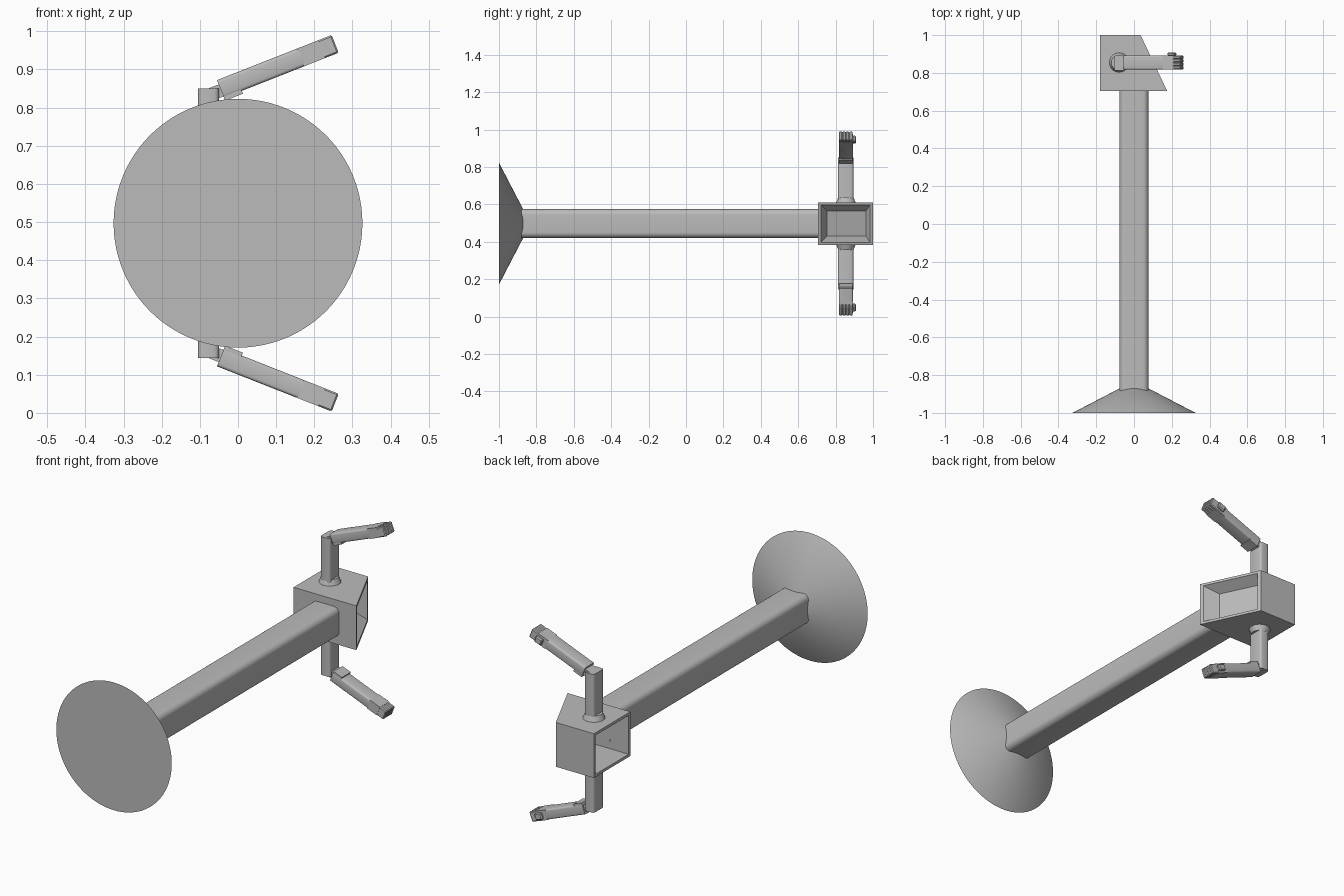
import bpy, bmesh, math
from mathutils import Matrix, Vector

if "Cube" in bpy.data.objects:
    bpy.data.objects.remove(bpy.data.objects["Cube"], do_unlink=True)

MID = 0.497          # height of the mirror plane
ARM_Y = 0.855        # arm position along the body

grey = bpy.data.materials.new("plain grey")
grey.use_nodes = True
grey.diffuse_color = (0.5, 0.5, 0.5, 1)
grey.node_tree.nodes["Principled BSDF"].inputs["Base Color"].default_value = (0.5, 0.5, 0.5, 1)


def finish(name, bm, smooth=True):
    bmesh.ops.recalc_face_normals(bm, faces=bm.faces)
    mesh = bpy.data.meshes.new(name)
    bm.to_mesh(mesh)
    bm.free()
    mesh.materials.append(grey)
    obj = bpy.data.objects.new(name, mesh)
    bpy.context.collection.objects.link(obj)
    if smooth:
        bpy.ops.object.select_all(action="DESELECT")
        obj.select_set(True)
        bpy.context.view_layer.objects.active = obj
        bpy.ops.object.shade_smooth_by_angle(angle=math.radians(35))
    return obj


def box(name, low, high, frame=Matrix(), axis=None, bevel=0.0, segments=1):
    """Box between two corners in a frame, bevelled along one axis."""
    low, high = Vector(low), Vector(high)
    bm = bmesh.new()
    bmesh.ops.create_cube(bm, size=1)
    bmesh.ops.transform(bm, verts=bm.verts, matrix=Matrix.Translation((low + high) / 2)
                        @ Matrix.Diagonal((*(high - low), 1)))
    if bevel:
        edges = [e for e in bm.edges
                 if axis is None or abs((e.verts[0].co - e.verts[1].co)[axis]) > 1e-5]
        bmesh.ops.bevel(bm, geom=edges, offset=bevel, segments=segments,
                        profile=0.5, affect="EDGES")
    bmesh.ops.transform(bm, verts=bm.verts, matrix=frame)
    return finish(name, bm)


def cone(name, frame, r1, r2, depth, segments):
    bm = bmesh.new()
    bmesh.ops.create_cone(bm, cap_ends=True, segments=segments, radius1=r1, radius2=r2,
                          depth=depth, matrix=frame @ Matrix.Translation((0, 0, depth / 2)))
    return finish(name, bm)


# Flared foot and long body
turn = Matrix.Rotation(-math.pi / 2, 4, "X")
cone("flared_base", Matrix.Translation((0, -1, MID)) @ turn, 0.326, 0.076, 0.13, 96)
box("long_body", (-0.077, -0.9, MID - 0.077), (0.077, 0.72, MID + 0.077),
    axis=1, bevel=0.03, segments=6)


# Head: nested loops from the open side, over the outside, into the sloped recess
def slope(y, inset=0.0):
    return 0.175 - 0.475 * (y - 0.705) - inset


def head_loop(bm, y0, y1, half, x_of):
    return [bm.verts.new((x_of(y), y, MID + z))
            for y, z in ((y0, -half), (y1, -half), (y1, half), (y0, half))]


bm = bmesh.new()
loops = [
    head_loop(bm, 0.719, 0.986, 0.099, lambda y: slope(y, 0.08)),
    head_loop(bm, 0.719, 0.986, 0.099, lambda y: -0.18),
    head_loop(bm, 0.705, 1.0, 0.113, lambda y: -0.18),
    head_loop(bm, 0.705, 1.0, 0.113, slope),
    head_loop(bm, 0.722, 0.984, 0.1, slope),
    head_loop(bm, 0.755, 0.962, 0.067, lambda y: slope(y, 0.06)),
]
for a, b in zip(loops, loops[1:]):
    for i in range(4):
        j = (i + 1) % 4
        bm.faces.new((a[i], a[j], b[j], b[i]))
bm.faces.new(loops[0])
bm.faces.new(loops[-1])
finish("hollow_head", bm, smooth=False)


# Arms, mirrored above and below
def arm(side, sign):
    base = Matrix.Translation((0, ARM_Y, MID)) @ Matrix.Diagonal((1, 1, sign, 1))
    cone(side + "_collar", base @ Matrix.Translation((-0.079, 0, 0.11)), 0.053, 0.041, 0.03, 32)
    box(side + "_upper_arm", (-0.105, -0.043, 0.1), (-0.05, 0.04, 0.353), base,
        axis=2, bevel=0.012, segments=3)

    # Forearm frame: x runs along the arm from the elbow's upper corner
    fore = base @ Matrix.Translation((-0.055, 0, 0.375)) @ Matrix.Rotation(math.radians(-21.5), 4, "Y")
    box(side + "_elbow", (-0.035, -0.03, -0.046), (0.035, 0.03, -0.012), fore)
    box(side + "_elbow_pad", (0.0, -0.036, -0.058), (0.05, 0.036, -0.03), fore)
    box(side + "_forearm", (0, -0.037, -0.05), (0.23, 0.037, 0), fore,
        axis=0, bevel=0.008, segments=3)
    box(side + "_palm", (0.225, -0.037, -0.05), (0.285, 0.037, 0), fore)
    for i in range(4):
        y = -0.037 + i * 0.0185
        box(f"{side}_finger_{i + 1}", (0.28, y + 0.0005, -0.05), (0.323, y + 0.018, 0), fore,
            bevel=0.004)
    box(side + "_thumb", (0.245, 0.035, -0.042), (0.285, 0.053, -0.008), fore, bevel=0.005)


arm("upper", 1)
arm("lower", -1)
